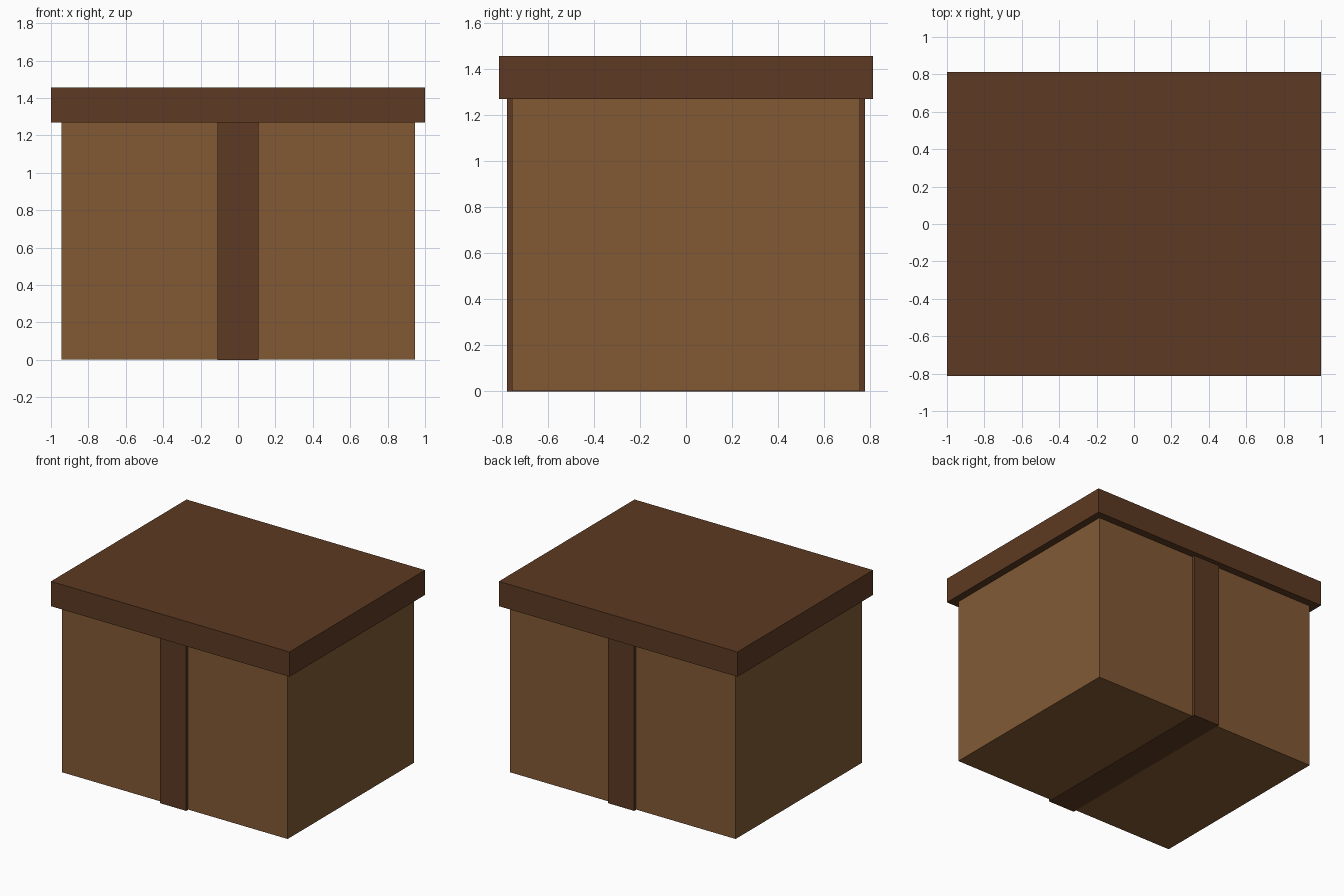
import bpy
import bmesh
from mathutils import Vector

cube = bpy.data.objects.get("Cube")
if cube:
    bpy.data.objects.remove(cube, do_unlink=True)


def material(name, rgb):
    mat = bpy.data.materials.new(name)
    mat.use_nodes = True
    colour = (*rgb, 1.0)
    mat.diffuse_color = colour
    mat.node_tree.nodes["Principled BSDF"].inputs["Base Color"].default_value = colour
    return mat


def box(name, half_x, half_y, bottom, top, mat):
    """Flat-shaded box centred on x and y, spanning bottom to top."""
    bm = bmesh.new()
    bmesh.ops.create_cube(bm, size=1.0)
    bmesh.ops.scale(bm, vec=Vector((2 * half_x, 2 * half_y, top - bottom)), verts=bm.verts)
    bmesh.ops.translate(bm, vec=Vector((0, 0, (top + bottom) / 2)), verts=bm.verts)
    mesh = bpy.data.meshes.new(name)
    bm.to_mesh(mesh)
    bm.free()
    mesh.materials.append(mat)
    obj = bpy.data.objects.new(name, mesh)
    bpy.context.collection.objects.link(obj)
    return obj


light_brown = material("light_brown", (0.223, 0.102, 0.036))
dark_brown = material("dark_brown", (0.109, 0.042, 0.016))

lid_bottom = 1.268
lid_top = 1.456

# Main box, lifted a hair so the strap shows cleanly underneath
box("box_body", 0.945, 0.755, 0.002, lid_bottom, light_brown)
# Strap running front to back around the box
box("centre_strap", 0.11, 0.777, 0.0, lid_bottom, dark_brown)
# Overhanging lid
box("lid", 1.0, 0.812, lid_bottom, lid_top, dark_brown)
